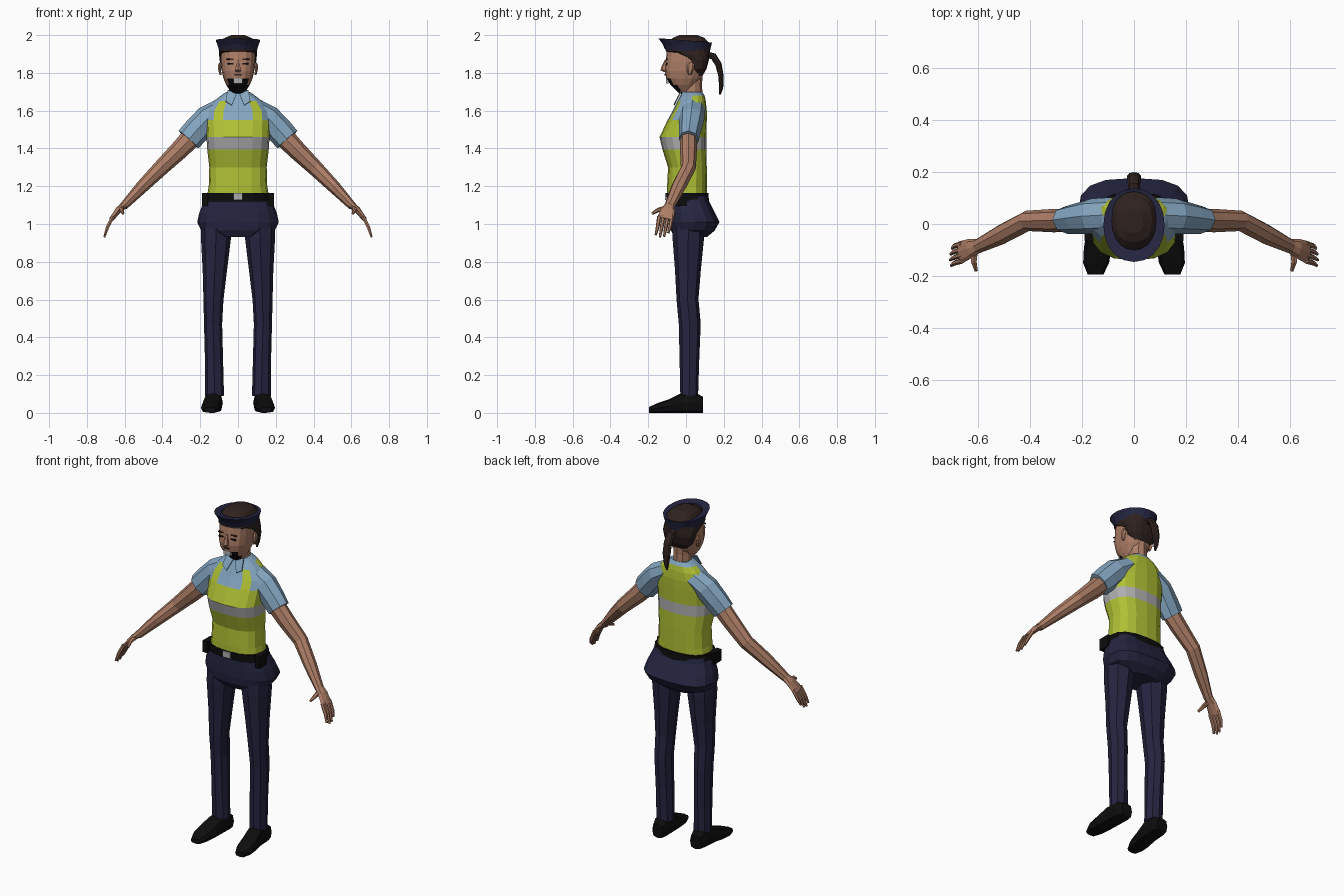
import bpy, bmesh, math
from mathutils import Vector

COLOURS = {
    "navy cloth": (0.018, 0.018, 0.052), "lime vest": (0.43, 0.53, 0.035),
    "silver": (0.42, 0.42, 0.43), "light blue shirt": (0.23, 0.38, 0.53),
    "skin": (0.42, 0.21, 0.135), "dark brown hair": (0.028, 0.016, 0.013),
    "black": (0.004, 0.004, 0.004),
}
MATS = {}
for n, c in COLOURS.items():
    MATS[n] = bpy.data.materials.new(n)
    MATS[n].diffuse_color = (*c, 1)


def finish(name, bm, mats, mirror=False, rule=None):
    """Turn a bmesh into an object, colouring faces by an optional rule."""
    bmesh.ops.recalc_face_normals(bm, faces=bm.faces)
    if rule:
        for f in bm.faces:
            f.material_index = rule(f.calc_center_median())
    me = bpy.data.meshes.new(name)
    bm.to_mesh(me)
    bm.free()
    for m in mats:
        me.materials.append(MATS[m])
    ob = bpy.data.objects.new(name, me)
    bpy.context.collection.objects.link(ob)
    if mirror:
        ob.modifiers.new("mirror", "MIRROR").use_mirror_merge = False
    return ob


def tube(name, path, mats, ref=(0, 1, 0), sides=8, p=1.0, axis=None,
         mirror=False, rule=None, caps=True, tilt=0.0):
    """Loft super-elliptical sections (x, y, z, radius along ref, radius across)."""
    bm = bmesh.new()
    pts = [Vector(q[:3]) for q in path]
    rings = []
    for i, q in enumerate(path):
        t = Vector(axis) if axis else pts[min(i + 1, len(pts) - 1)] - pts[max(i - 1, 0)]
        t.normalize()
        a = Vector(ref)
        a = (a - t * a.dot(t)).normalized()
        b = t.cross(a)
        ring = []
        for k in range(sides):
            ang = 2 * math.pi * k / sides
            c, s = math.cos(ang), math.sin(ang)
            c = math.copysign(abs(c) ** p if abs(c) > 1e-6 else 0, c)
            s = math.copysign(abs(s) ** p if abs(s) > 1e-6 else 0, s)
            co = pts[i] + a * c * q[3] + b * s * q[4]
            co.z += tilt * co.y
            ring.append(bm.verts.new(co))
        rings.append(ring)
    for r, s in zip(rings, rings[1:]):
        for k in range(sides):
            j = (k + 1) % sides
            bm.faces.new((r[k], r[j], s[j], s[k]))
    if caps:
        bm.faces.new(rings[0])
        bm.faces.new(rings[-1])
    return finish(name, bm, mats, mirror, rule)


def stack(name, rings, mats, sides=16, p=0.8, **kw):
    """Horizontal rings given as (z, front y, back y, half width)."""
    path = [(0, (f + b) / 2, z, (b - f) / 2, w) for z, f, b, w in rings]
    return tube(name, path, mats, (0, -1, 0), sides, p, (0, 0, 1), **kw)


def box(name, centre, size, mat, mirror=False):
    bm = bmesh.new()
    bmesh.ops.create_cube(bm, size=1)
    for v in bm.verts:
        v.co = Vector(centre) + Vector([v.co[i] * size[i] for i in range(3)])
    return finish(name, bm, [mat], mirror)


# Torso: vest with reflective band, shirt at bib, shoulders and neckline
def torso_rule(c):
    if 1.40 < c.z < 1.455:
        return 1
    if c.z < 1.55:
        return 0
    if c.z > 1.675:
        return 2
    if c.y > 0.03:
        return 0
    return 0 if 0.06 < abs(c.x) < 0.115 and c.z < 1.65 else 2


stack("vest_and_shirt", [
    (1.14, -.10, .11, .165), (1.20, -.10, .11, .155), (1.30, -.095, .11, .152),
    (1.395, -.125, .108, .163), (1.46, -.14, .108, .167), (1.55, -.098, .11, .17),
    (1.60, -.07, .11, .165), (1.65, -.045, .105, .128), (1.68, -.03, .098, .09),
    (1.70, -.02, .085, .06)],
    ["lime vest", "silver", "light blue shirt"], rule=torso_rule)

# Shirt collar flaps
bm = bmesh.new()
bm.faces.new([bm.verts.new(v) for v in (
    (.008, -.036, 1.69), (.055, -.026, 1.71), (.065, -.058, 1.65), (.032, -.066, 1.63))])
finish("collar", bm, ["light blue shirt"], True).modifiers.new("thick", "SOLIDIFY").thickness = .006

# Sleeves and arms
tube("sleeve", [(.08, .035, 1.61, .068, .06), (.16, .03, 1.56, .068, .07),
                (.215, .022, 1.50, .06, .072), (.262, .015, 1.447, .053, .07)],
     ["light blue shirt"], mirror=True)
tube("arm", [(.24, .015, 1.465, .045, .055), (.31, .013, 1.392, .045, .05),
             (.41, .012, 1.295, .04, .042), (.51, -.04, 1.195, .039, .034),
             (.605, -.087, 1.095, .028, .022)], ["skin"], mirror=True)

# Hands
tube("palm", [(.595, -.083, 1.105, .026, .02), (.632, -.095, 1.075, .038, .017),
              (.67, -.11, 1.025, .044, .012)], ["skin"], mirror=True)
for i, short in enumerate((.012, 0, .004, .022)):
    y = -.142 + i * .022
    tube("finger_%d" % (i + 1), [
        (.662, y, 1.04, .011, .011), (.69, y - .008, .985, .01, .01),
        (.708 - short / 3, y - .018, .93 + short, .006, .006)],
        ["skin"], sides=6, mirror=True)
tube("thumb", [(.615, -.10, 1.085, .014, .016), (.617, -.145, 1.075, .012, .012),
               (.608, -.18, 1.055, .007, .007)], ["skin"], (0, 0, 1), 6, mirror=True)

# Hips, belt, buckle and pouches
stack("hips", [(1.15, -.085, .115, .17), (1.12, -.082, .122, .18), (1.06, -.085, .152, .205),
               (1.01, -.086, .177, .216), (.965, -.08, .152, .195), (.93, -.06, .11, .11)],
      ["navy cloth"], p=.72)
stack("belt", [(1.12, -.102, .122, .18), (1.165, -.106, .118, .176)], ["black"])
box("buckle", (0, -.106, 1.146), (.05, .012, .036), "silver")
box("belt_pouch", (.175, -.03, 1.13), (.03, .07, .07), "black", True)

# Trouser legs
tube("trouser_leg", [
    (.115, .012, .99, .082, .08), (.117, .012, .92, .083, .079), (.123, .01, .75, .068, .064),
    (.13, .008, .60, .058, .053), (.132, .02, .47, .058, .048), (.127, .018, .28, .052, .048),
    (.124, .017, .09, .047, .05)], ["navy cloth"], p=.9, mirror=True)

# Shoes: sections along the foot as (y, x, height, half width)
shoe = [(.09, .126, .085, .036), (.055, .128, .105, .048), (-.03, .132, .102, .05),
        (-.09, .14, .072, .053), (-.15, .146, .052, .05), (-.195, .148, .032, .03)]
tube("shoe", [(x, y, h / 2, h / 2, w) for y, x, h, w in shoe], ["black"],
     (0, 0, 1), 8, .65, (0, -1, 0), mirror=True)

# Neck and head with dark lower chin
stack("neck", [(1.66, -.025, .088, .054), (1.74, -.02, .085, .05), (1.82, -.02, .09, .052)],
      ["skin"], 10, 1)
stack("head", [(1.69, -.035, .03, .032), (1.735, -.08, .05, .062), (1.77, -.105, .08, .077),
               (1.81, -.112, .10, .086), (1.855, -.108, .112, .091), (1.93, -.10, .115, .092)],
      ["skin", "black"],
      rule=lambda c: int(c.z < 1.765 and abs(c.x) < .045 and c.y < .0))
box("mouth", (0, -.099, 1.757), (.048, .012, .026), "silver")
box("lips", (0, -.111, 1.79), (.036, .006, .006), "dark brown hair")
box("eye", (.04, -.103, 1.848), (.03, .008, .008), "black", True)
box("eyebrow", (.042, -.101, 1.872), (.036, .008, .006), "dark brown hair", True)
tube("nose", [(0, -.104, 1.87, .008, .008), (0, -.115, 1.835, .014, .013),
              (0, -.118, 1.815, .018, .018), (0, -.108, 1.805, .008, .012)],
     ["skin"], (0, -1, 0), 6, 1, (0, 0, 1))
tube("ear", [(.093, .02, 1.79, .008, .006), (.097, .022, 1.815, .018, .009),
             (.098, .026, 1.84, .02, .009), (.095, .026, 1.855, .01, .006)],
     ["skin"], sides=6, axis=(0, 0, 1), mirror=True)

# Hair and ponytail
stack("hair", [(1.785, .03, .088, .055), (1.82, .02, .108, .088), (1.87, -.005, .122, .098),
               (1.895, -.06, .124, .10), (1.915, -.108, .124, .10), (1.955, -.10, .125, .092),
               (1.985, -.07, .098, .07), (2.0, -.035, .06, .035)], ["dark brown hair"])
tube("ponytail", [(0, .11, 1.895, .02, .018), (0, .145, 1.888, .022, .018),
                  (0, .172, 1.845, .027, .017), (0, .186, 1.78, .026, .014),
                  (0, .186, 1.72, .016, .011), (0, .18, 1.685, .005, .004)],
     ["dark brown hair"], (1, 0, 0), 8)

# Open-topped cap with flared rim
stack("cap", [(1.915, -.112, .125, .10), (1.94, -.122, .13, .106), (1.972, -.146, .138, .118),
              (1.968, -.10, .125, .086), (1.92, -.10, .12, .086)],
      ["navy cloth"], sides=20, p=.95, caps=False, tilt=-.08)
